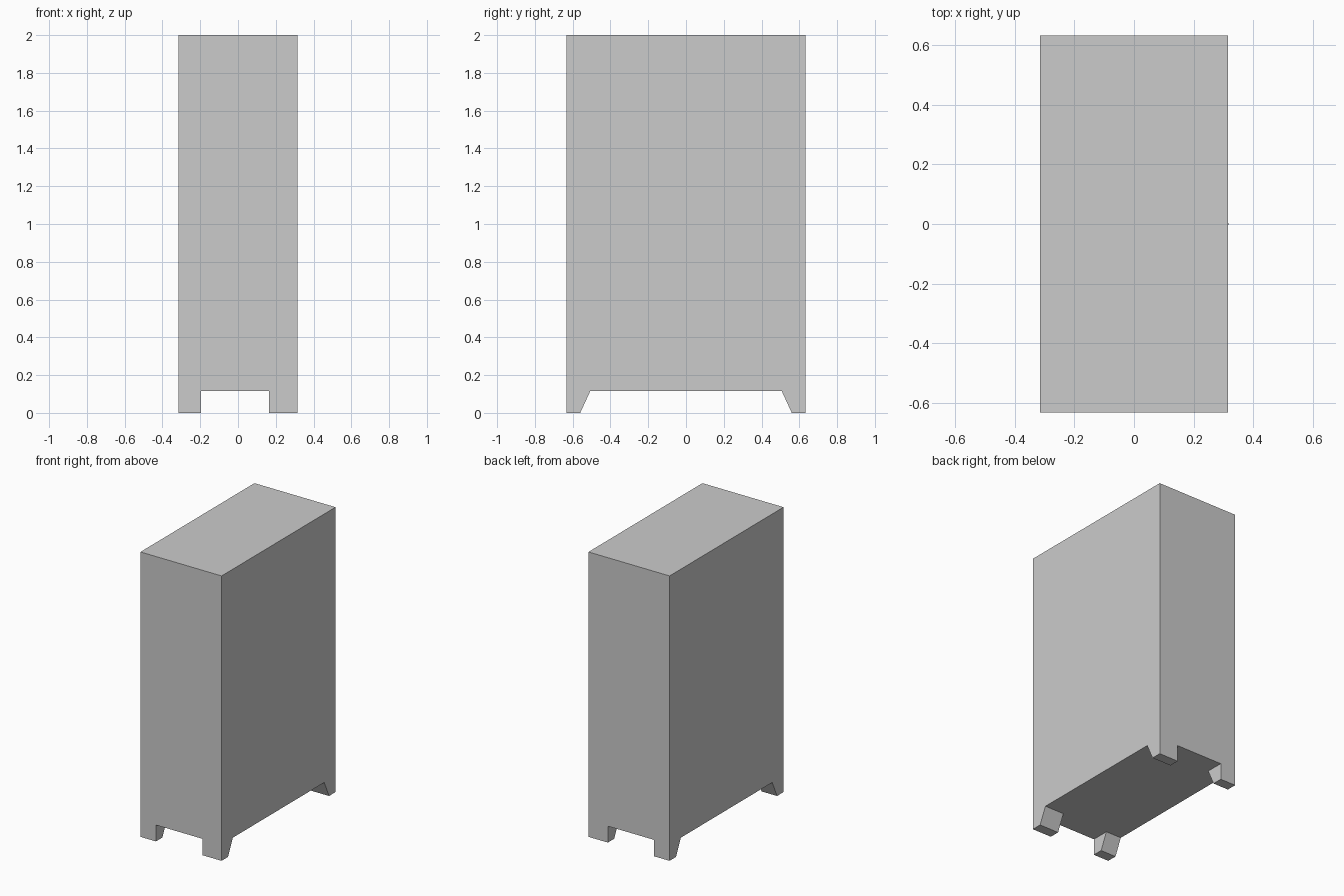
import bpy, bmesh

if "Cube" in bpy.data.objects:
    bpy.data.objects.remove(bpy.data.objects["Cube"])

X, Y, Z0, Z1 = 0.315, 0.632, 0.115, 2.0


def prism(name, profile, x0, x1):
    """Extrude a (y, z) profile along x."""
    bm = bmesh.new()
    face = bm.faces.new([bm.verts.new((x0, y, z)) for y, z in profile])
    moved = bmesh.ops.extrude_face_region(bm, geom=[face])["geom"]
    verts = [v for v in moved if isinstance(v, bmesh.types.BMVert)]
    bmesh.ops.translate(bm, verts=verts, vec=(x1 - x0, 0, 0))
    bmesh.ops.recalc_face_normals(bm, faces=bm.faces)
    mesh = bpy.data.meshes.new(name)
    bm.to_mesh(mesh)
    bm.free()
    obj = bpy.data.objects.new(name, mesh)
    bpy.context.collection.objects.link(obj)
    return obj


# Cabinet body
prism("cabinet_body", [(-Y, Z0), (Y, Z0), (Y, Z1), (-Y, Z1)], -X, X)

# Tapered corner feet: the door side (+x) has the wider pair
for side, x0, x1 in (("rear", -X, -0.195), ("door", 0.165, X)):
    for end, s in (("left", -1), ("right", 1)):
        profile = [(s * Y, 0), (s * 0.56, 0), (s * 0.507, Z0), (s * Y, Z0)]
        prism(f"{side}_foot_{end}", profile, x0, x1)

# Hairline handle strip in the middle of the door side
prism("handle_strip", [(-0.003, 0.66), (0.003, 0.66), (0.003, 0.95), (-0.003, 0.95)],
      X - 0.005, X + 0.001)
